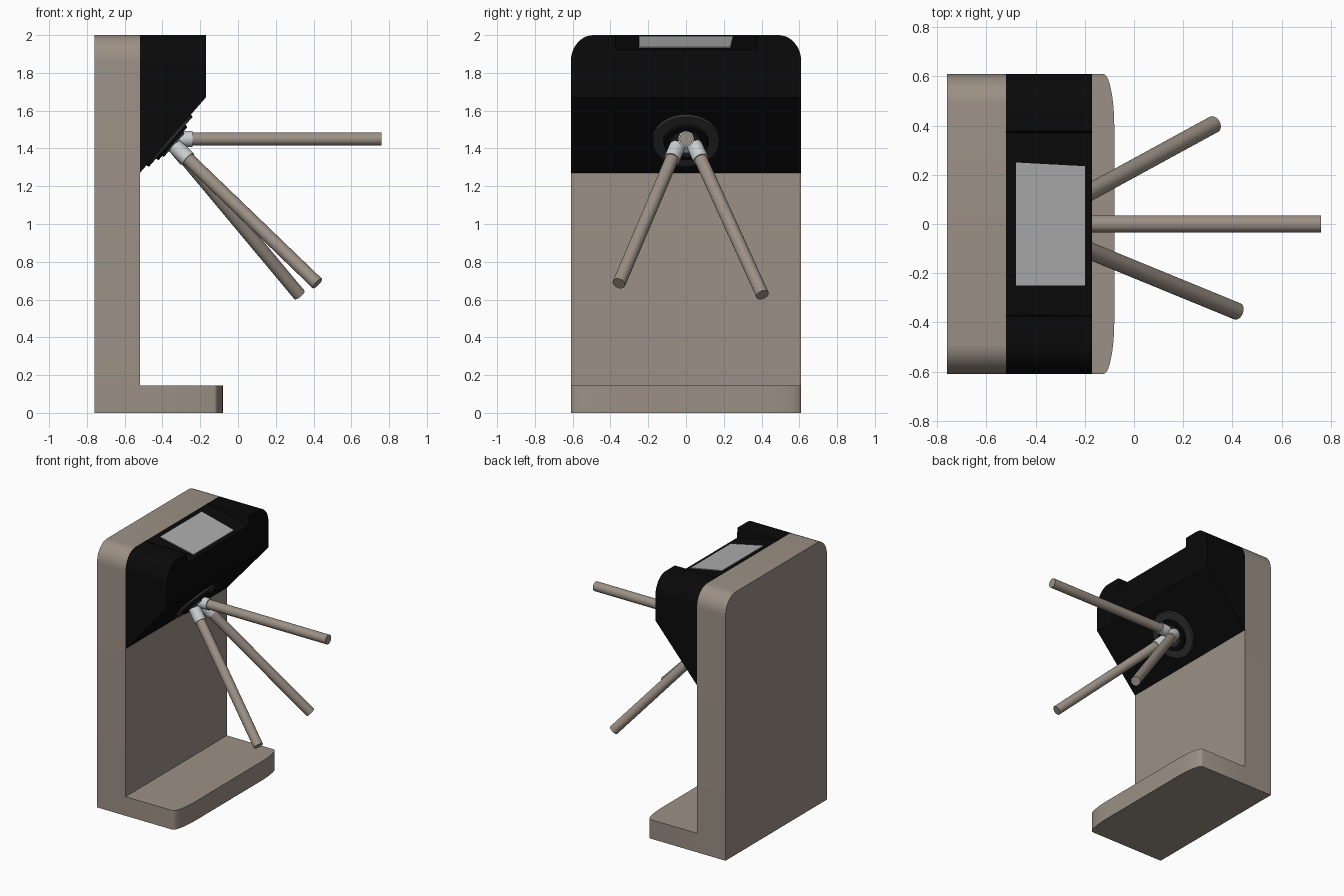
import bpy, bmesh, math
from mathutils import Vector

cube = bpy.data.objects.get("Cube")
if cube:
    bpy.data.objects.remove(cube, do_unlink=True)


def material(name, r, g, b):
    m = bpy.data.materials.new(name)
    m.use_nodes = True
    m.diffuse_color = (r, g, b, 1)
    node = next(n for n in m.node_tree.nodes if n.type == 'BSDF_PRINCIPLED')
    node.inputs["Base Color"].default_value = (r, g, b, 1)
    return m


TAUPE = material("taupe metal", 0.33, 0.28, 0.235)
BLACK = material("black plastic", 0.003, 0.003, 0.003)
DARK = material("dark grey", 0.03, 0.03, 0.03)
LIGHT = material("light grey metal", 0.6, 0.61, 0.63)
SCREEN = material("screen grey", 0.42, 0.42, 0.42)


def finish(obj, mat):
    obj.data.materials.append(mat)
    bpy.ops.object.select_all(action='DESELECT')
    obj.select_set(True)
    bpy.context.view_layer.objects.active = obj
    bpy.ops.object.shade_smooth_by_angle(angle=math.radians(35))
    return obj


def loft(name, start, end, mat):
    """Solid between two matching closed outlines."""
    bm = bmesh.new()
    a = [bm.verts.new(p) for p in start]
    b = [bm.verts.new(p) for p in end]
    bm.faces.new(a)
    bm.faces.new(b[::-1])
    for i in range(len(a)):
        j = (i + 1) % len(a)
        bm.faces.new((a[i], b[i], b[j], a[j]))
    bmesh.ops.recalc_face_normals(bm, faces=bm.faces)
    mesh = bpy.data.meshes.new(name)
    bm.to_mesh(mesh)
    bm.free()
    obj = bpy.data.objects.new(name, mesh)
    bpy.context.collection.objects.link(obj)
    return finish(obj, mat)


def rod(name, start, end, radius, mat, sides=32, end_radius=None):
    start, end = Vector(start), Vector(end)
    axis = end - start
    bpy.ops.mesh.primitive_cone_add(
        vertices=sides, radius1=radius,
        radius2=radius if end_radius is None else end_radius,
        depth=axis.length, location=(start + end) / 2,
        rotation=axis.to_track_quat('Z', 'Y').to_euler())
    obj = bpy.context.object
    obj.name = name
    return finish(obj, mat)


def quarter(cu, cv, ru, rv, steps=10):
    """Quarter ellipse from the u axis round to the v axis."""
    angles = [math.pi / 2 * i / steps for i in range(steps + 1)]
    return [(cu + ru * math.cos(t), cv + rv * math.sin(t)) for t in angles]


def mirrored(half):
    return half + [(-u, v) for u, v in reversed(half)]


HALF, TOP = 0.61, 2.0
BACK, WALL, FRONT = -0.76, -0.52, -0.17
corner = quarter(HALF - 0.12, TOP - 0.14, 0.12, 0.14)

# Upright column with rounded top corners
column = mirrored([(HALF, 0)] + corner)
loft("column", [(BACK, y, z) for y, z in column],
     [(WALL, y, z) for y, z in column], TAUPE)

# Foot with softly rounded front corners
foot_half = [(HALF, WALL)] + quarter(0.39, -0.125, 0.22, 0.045)
foot = mirrored(foot_half)
loft("foot", [(x, y, 0) for y, x in foot],
     [(x, y, 0.145) for y, x in foot], TAUPE)

# Head: underside slopes up and the screen recess slopes down to the front
LOW, LIP, DIP, RECESS = 1.27, 1.67, 0.075, 0.37
head = mirrored([(HALF, LOW)] + corner + [(RECESS + 0.006, TOP), (RECESS, TOP)])


def head_front(y, z):
    if z == LOW:
        return (FRONT, y, LIP)
    return (FRONT, y, z - DIP if abs(y) <= RECESS else z)


loft("head", [(WALL, y, z) for y, z in head],
     [head_front(y, z) for y, z in head], BLACK)


# Screen plate lying in the recess
def on_slope(x, y, lift):
    return (x, y, TOP - DIP * (x - WALL) / (FRONT - WALL) + lift)


plate = [(-0.48, -0.25), (-0.2, -0.25), (-0.2, 0.235), (-0.48, 0.25)]
loft("screen", [on_slope(x, y, -0.002) for x, y in plate],
     [on_slope(x, y, 0.005) for x, y in plate], SCREEN)

# Hub discs standing on the sloped underside
normal = Vector((LIP - LOW, 0, WALL - FRONT)).normalized()
seat = Vector((-0.367, 0, 1.445))
rod("hub_flange", seat - normal * 0.02, seat + normal * 0.015, 0.185, DARK, 48, 0.175)
rod("hub_ring", seat, seat + normal * 0.03, 0.125, BLACK, 48, 0.115)
rod("hub_plate", seat, seat + normal * 0.04, 0.085, DARK, 48)
rod("hub_cap", seat, seat + normal * 0.06, 0.04, LIGHT)

# Three arms, each in a light collar
arms = {
    "upper": ((-0.25, 0, 1.45), (0.76, 0, 1.45)),
    "right": ((-0.27, -0.072, 1.35), (0.42, -0.355, 0.685)),
    "left": ((-0.28, 0.075, 1.35), (0.325, 0.405, 0.625)),
}
for side, (start, end) in arms.items():
    start, end = Vector(start), Vector(end)
    along = (end - start).normalized()
    rod(side + "_arm", start - along * 0.02, end, 0.035, TAUPE)
    rod(side + "_collar", start - along * 0.09, start + along * 0.01, 0.042, LIGHT)
